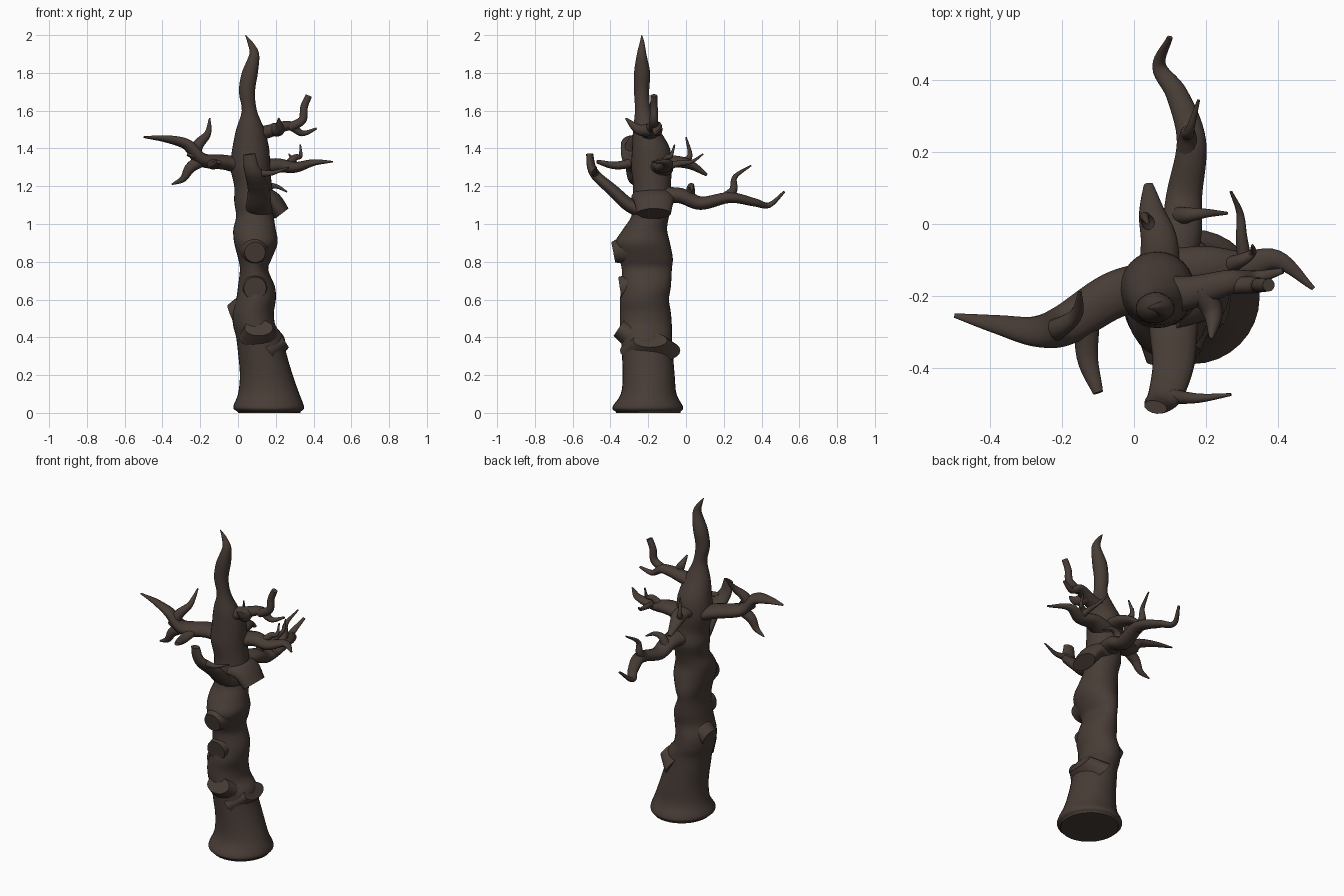
import bpy, bmesh, math
from mathutils import Vector

cube = bpy.data.objects.get("Cube")
if cube:
    bpy.data.objects.remove(cube)

bark = bpy.data.materials.new("dark_brown_bark")
bark.use_nodes = True
bark_colour = (0.065, 0.046, 0.037, 1)
bark.diffuse_color = bark_colour
shader = bark.node_tree.nodes["Principled BSDF"]
shader.inputs["Base Color"].default_value = bark_colour
shader.inputs["Roughness"].default_value = 0.9


def smooth_path(points, steps):
    """Catmull-Rom interpolation through rows of any length."""
    rows = [Vector(p) for p in points]
    rows = [rows[0] * 2 - rows[1]] + rows + [rows[-1] * 2 - rows[-2]]
    result = []
    for a, b, c, d in zip(rows, rows[1:], rows[2:], rows[3:]):
        for i in range(steps):
            t = i / steps
            result.append(b + (c - a) * (t / 2)
                          + (a * 2 - b * 5 + c * 4 - d) * (t * t / 2)
                          + (b * 3 - a - c * 3 + d) * (t ** 3 / 2))
    return result + [rows[-2]]


def loft(name, rings):
    """Skin a list of equally sized rings and cap both ends."""
    bm = bmesh.new()
    loops = [[bm.verts.new(co) for co in ring] for ring in rings]
    count = len(loops[0])
    for low, high in zip(loops, loops[1:]):
        for i in range(count):
            j = (i + 1) % count
            bm.faces.new((low[i], low[j], high[j], high[i]))
    bm.faces.new(loops[0][::-1])
    bm.faces.new(loops[-1])
    bmesh.ops.recalc_face_normals(bm, faces=bm.faces)
    mesh = bpy.data.meshes.new(name)
    bm.to_mesh(mesh)
    bm.free()
    obj = bpy.data.objects.new(name, mesh)
    bpy.context.collection.objects.link(obj)
    mesh.materials.append(bark)
    bpy.ops.object.select_all(action="DESELECT")
    obj.select_set(True)
    bpy.context.view_layer.objects.active = obj
    bpy.ops.object.shade_smooth_by_angle(angle=math.radians(50))
    return obj


def ellipse(centre, side, up, sides):
    angles = [math.tau * i / sides for i in range(sides)]
    return [centre + side * math.cos(a) + up * math.sin(a) for a in angles]


def branch(name, points, root, tip=0.004, width=1.0, power=1.0, sides=14):
    """Tapering tube; width stretches the section sideways."""
    path = smooth_path(points, 7)
    last = len(path) - 1
    side = None
    rings = []
    for i, p in enumerate(path):
        along = (path[min(i + 1, last)] - path[max(i - 1, 0)]).normalized()
        if side is None:
            side = along.cross(Vector((0, 0, 1)))
        side = (side - along * side.dot(along)).normalized()
        up = side.cross(along)
        r = tip + (root - tip) * (1 - (i / last) ** power)
        rings.append(ellipse(p, side * r * width, up * r, sides))
    return loft(name, rings)


# Trunk rows: height, left and right edge, front and back edge
trunk_rows = [
    (0.005, 0, .33, -.37, -.03),
    (.03, -.025, .35, -.39, -.015),
    (.1, 0, .325, -.345, -.05),
    (.2, .01, .29, -.335, -.06),
    (.32, 0, .255, -.34, -.07),
    (.4, -.01, .245, -.345, -.075),
    (.46, -.025, .2, -.35, -.075),
    (.53, -.03, .19, -.35, -.08),
    (.6, -.01, .2, -.35, -.09),
    (.67, 0, .195, -.34, -.08),
    (.76, .01, .16, -.34, -.075),
    (.82, 0, .18, -.355, -.07),
    (.9, -.02, .21, -.375, -.085),
    (.97, -.025, .2, -.335, -.1),
    (1.04, -.01, .19, -.29, -.09),
    (1.12, -.02, .19, -.285, -.07),
    (1.2, -.02, .18, -.28, -.08),
    (1.3, -.04, .17, -.29, -.075),
    (1.4, -.03, .165, -.285, -.085),
    (1.5, -.01, .14, -.28, -.14),
    (1.6, .02, .1, -.27, -.185),
    (1.7, .005, .09, -.275, -.195),
    (1.8, .02, .105, -.275, -.19),
    (1.9, .06, .112, -.26, -.21),
    (1.96, .05, .08, -.245, -.22),
    (2, .038, .042, -.236, -.232),
]
trunk_rings = []
for z, left, right, front, back in smooth_path(trunk_rows, 4):
    centre = Vector(((left + right) / 2, (front + back) / 2, z))
    trunk_rings.append(ellipse(centre, Vector(((right - left) / 2, 0, 0)),
                               Vector((0, (back - front) / 2, 0)), 32))
trunk_rings.insert(0, [Vector((v.x, v.y, 0)) for v in trunk_rings[0]])
loft("trunk", trunk_rings)


# Cut stumps: sawn-off limbs with flat ends
def stump(name, start, end, root, tip, width=1.0):
    middle = (Vector(start) + Vector(end)) / 2
    branch(name, [start, middle, end], root, tip, width, sides=24)


stump("stump_front_upper", (.09, -.28, .87), (.09, -.385, .85), .09, .055)
stump("stump_front_middle", (.09, -.28, .67), (.09, -.35, .66), .07, .06)
stump("stump_front_lower", (.11, -.28, .4), (.11, -.355, .45), .07, .05, 1.5)
stump("stump_left_lower", (.16, -.19, .33), (.245, -.19, .385), .08, .045, 2)
stump("stump_right_lower", (.04, -.2, .55), (-.035, -.19, .52), .08, .055)
branch("stump_left_upper", [(.12, -.17, 1.14), (.18, -.17, 1.12),
                            (.232, -.17, 1.055)], .06, .045, 2, sides=24)

# Right limb with three twigs
branch("right_limb", [(.05, -.17, 1.29), (-.06, -.2, 1.325), (-.19, -.28, 1.34),
                      (-.27, -.3, 1.42), (-.38, -.28, 1.45),
                      (-.5, -.255, 1.46)], .042, .004, 1.6, 2)
branch("right_twig_up", [(-.24, -.3, 1.35), (-.21, -.29, 1.42),
                         (-.16, -.25, 1.48), (-.15, -.185, 1.56)], .035, power=1.5)
branch("right_twig_down", [(-.17, -.28, 1.35), (-.25, -.29, 1.3),
                           (-.29, -.29, 1.24), (-.35, -.28, 1.21)], .035, power=1.5)
branch("right_twig_front", [(-.13, -.25, 1.33), (-.13, -.37, 1.31),
                            (-.1, -.47, 1.33)], .025, .01, 1.4, 2)

# Upper left limb
branch("upper_left_limb", [(.05, -.2, 1.46), (.16, -.19, 1.49), (.27, -.16, 1.52),
                           (.34, -.15, 1.48), (.415, -.13, 1.505)],
       .045, .006, 1.3)
branch("upper_left_twig_up", [(.27, -.17, 1.51), (.34, -.17, 1.55),
                              (.35, -.17, 1.62), (.375, -.17, 1.68)], .025, .018)
branch("upper_left_twig_front", [(.19, -.18, 1.5), (.22, -.25, 1.5),
                                 (.215, -.32, 1.56)], .035, power=2)

# Middle left limb
branch("middle_left_limb", [(.08, -.14, 1.28), (.2, -.12, 1.31), (.3, -.12, 1.3),
                            (.4, -.1, 1.325), (.5, -.18, 1.33)],
       .045, .004, 1.5, 1.4)
branch("middle_left_twig_back", [(.31, -.12, 1.3), (.3, -.04, 1.32),
                                 (.295, .03, 1.33), (.27, .09, 1.37)], .022)
branch("middle_left_twig_up", [(.25, -.12, 1.3), (.3, -.1, 1.35),
                               (.33, -.08, 1.36), (.33, -.06, 1.42)], .025)

# Back limb at middle height
branch("middle_back_limb", [(.07, -.15, 1.32), (.07, -.05, 1.33), (.05, .03, 1.31),
                            (.04, .11, 1.26)], .035, .008, 1.6, 2)
branch("middle_back_twig", [(.06, -.03, 1.32), (.03, .02, 1.36),
                            (.04, 0, 1.46)], .025)

# Long lower back limb
branch("lower_back_limb", [(.1, -.15, 1.15), (.13, -.03, 1.15), (.14, .08, 1.11),
                           (.16, .23, 1.14), (.12, .36, 1.115),
                           (.07, .44, 1.1), (.1, .52, 1.17)],
       .045, .006, 1.4, 1.3)
branch("lower_back_twig_up", [(.15, .2, 1.13), (.15, .25, 1.18),
                              (.155, .26, 1.25), (.18, .345, 1.31)], .032)
branch("lower_back_twig_side", [(.12, .02, 1.13), (.15, .025, 1.19),
                                (.2, .03, 1.2), (.26, .03, 1.17)], .03)

# Thick front limb
branch("front_limb", [(.11, -.2, 1.06), (.11, -.3, 1.1), (.11, -.39, 1.18),
                      (.09, -.47, 1.25), (.07, -.5, 1.3), (.06, -.51, 1.37)],
       .042, .018, 1.8)
branch("front_twig", [(.1, -.48, 1.27), (.18, -.485, 1.27),
                      (.27, -.475, 1.3)], .022)
